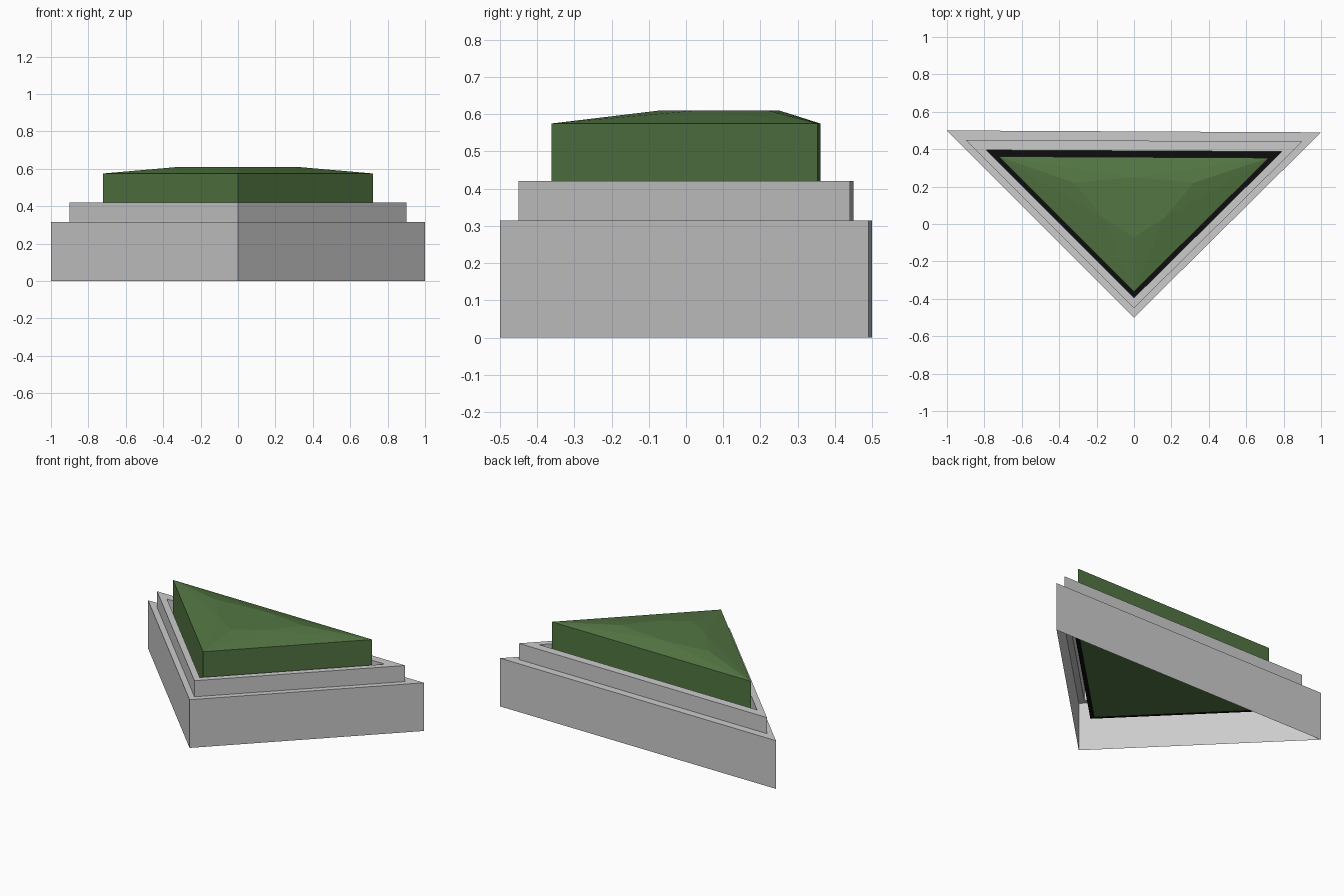
import bpy, bmesh

if "Cube" in bpy.data.objects:
    bpy.data.objects.remove(bpy.data.objects["Cube"])

# Plan outline shared by every tier: back left, front, back right
TRI = [(-1.0, 0.5), (0.0, -0.5), (1.0, 0.49)]


def ring(scale, z):
    return [(x * scale, y * scale, z) for x, y in TRI]


def finish(name, bm, color=None):
    me = bpy.data.meshes.new(name)
    bm.to_mesh(me)
    bm.free()
    ob = bpy.data.objects.new(name, me)
    bpy.context.collection.objects.link(ob)
    if color:
        mat = bpy.data.materials.new(name + "_material")
        mat.diffuse_color = (*color, 1)
        mat.use_nodes = True
        mat.node_tree.nodes["Principled BSDF"].inputs["Base Color"].default_value = mat.diffuse_color
        me.materials.append(mat)
    return ob


def loft(name, sections, color=None):
    """Open shell joining triangular sections (scale, z)."""
    bm = bmesh.new()
    loops = [[bm.verts.new(p) for p in ring(s, z)] for s, z in sections]
    for a, b in zip(loops, loops[1:]):
        for i in range(3):
            j = (i + 1) % 3
            bm.faces.new((a[i], a[j], b[j], b[i]))
    return finish(name, bm, color)


# Stepped bed walls, open underneath
loft("lower_wall", [(1, 0), (1, 0.315), (0.9, 0.315)])
loft("upper_rim", [(0.9, 0.315), (0.9, 0.42), (0.79, 0.42), (0.79, 0.165)])

# Dark gap floor between rim and hedge
loft("gap_floor", [(0.79, 0.165), (0.722, 0.165)], (0.004, 0.004, 0.004))

# Hedge block with a low, flat-topped rounded-triangle mound
S = 0.722
TOP, PEAK = 0.575, 0.61
corners = ring(S, TOP)
points = ring(S, 0.16) + corners
for i in range(3):
    a, b = corners[i], corners[(i + 1) % 3]
    for t in (0.25, 0.75):
        points.append([p + (q - p) * t for p, q in zip(a, b)])
points += [(x, y, PEAK) for x, y in
           [(-0.32, 0.22), (-0.16, 0.03), (0, -0.07),
            (0.16, 0.03), (0.32, 0.22), (0, 0.25)]]
bm = bmesh.new()
for p in points:
    bm.verts.new(p)
bmesh.ops.convex_hull(bm, input=bm.verts[:])
bmesh.ops.recalc_face_normals(bm, faces=bm.faces[:])
finish("hedge", bm, (0.085, 0.18, 0.055))
